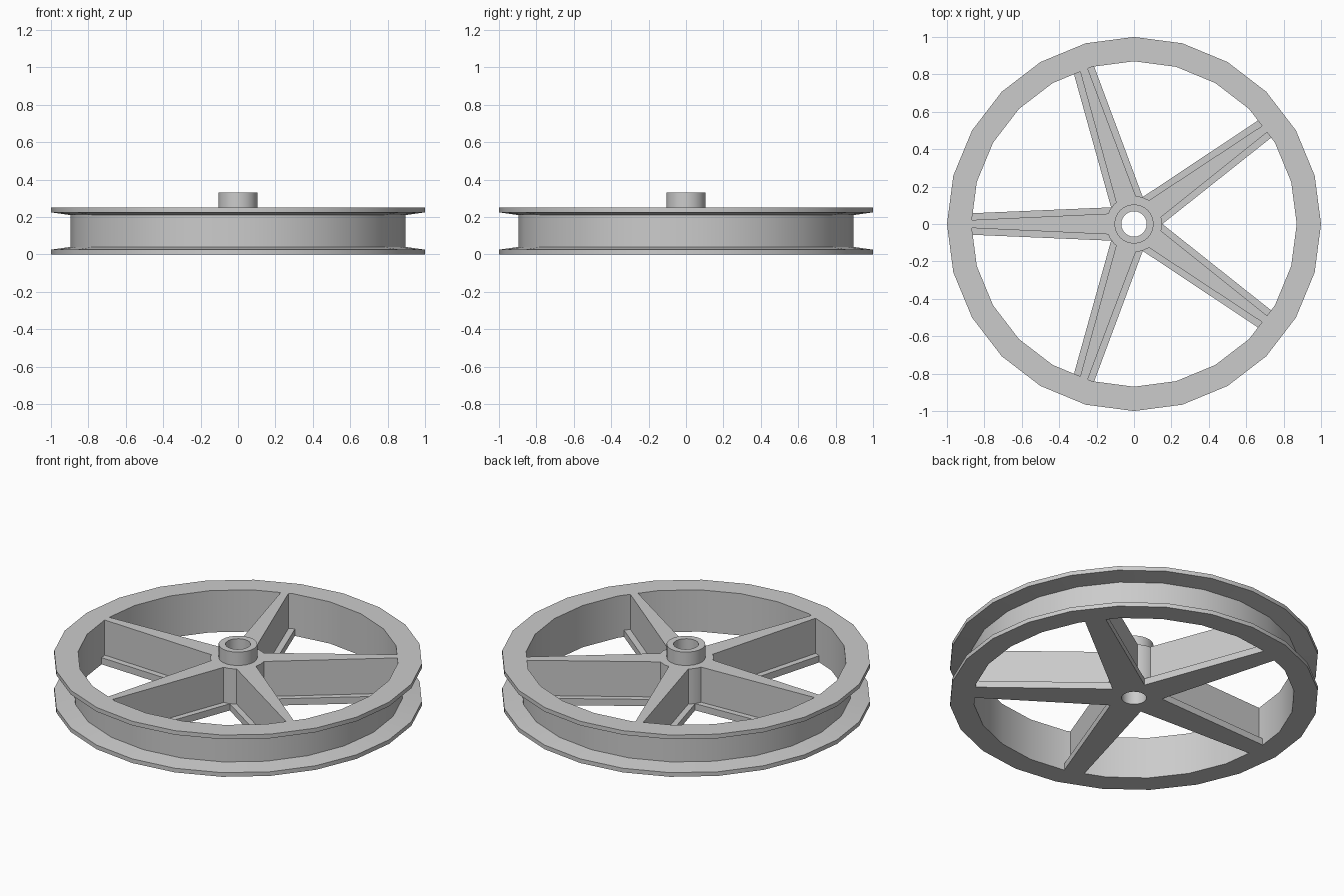
import bpy, bmesh
from math import cos, sin, pi, radians

if "Cube" in bpy.data.objects:
    bpy.data.objects.remove(bpy.data.objects["Cube"], do_unlink=True)

HEIGHT = 0.25
SIDES = 24

grey = bpy.data.materials.new("plain grey")
grey.use_nodes = True
COLOUR = (0.6, 0.6, 0.6, 1)
grey.diffuse_color = COLOUR
grey.node_tree.nodes["Principled BSDF"].inputs["Base Color"].default_value = COLOUR


def finish(name, bm):
    """Turn a bmesh into a smooth-shaded object with sharp creases."""
    bmesh.ops.recalc_face_normals(bm, faces=bm.faces)
    mesh = bpy.data.meshes.new(name)
    bm.to_mesh(mesh)
    bm.free()
    mesh.materials.append(grey)
    obj = bpy.data.objects.new(name, mesh)
    bpy.context.collection.objects.link(obj)
    bpy.ops.object.select_all(action="DESELECT")
    obj.select_set(True)
    bpy.context.view_layer.objects.active = obj
    bpy.ops.object.shade_smooth_by_angle(angle=radians(20))
    return obj


def lathe(name, profile):
    """Revolve a closed (radius, height) profile around z."""
    bm = bmesh.new()
    rings = []
    for i in range(SIDES):
        a = 2 * pi * i / SIDES
        rings.append([bm.verts.new((r * cos(a), r * sin(a), z)) for r, z in profile])
    n = len(profile)
    for i, ring in enumerate(rings):
        after = rings[(i + 1) % SIDES]
        for j in range(n):
            k = (j + 1) % n
            bm.faces.new((ring[j], after[j], after[k], ring[k]))
    return finish(name, bm)


def add_taper(bm, start, end, half_start, half_end, z0, z1):
    """Add a bar along +x that narrows from start to end."""
    outline = [(start, -half_start), (end, -half_end), (end, half_end), (start, half_start)]
    low = [bm.verts.new((x, y, z0)) for x, y in outline]
    high = [bm.verts.new((x, y, z1)) for x, y in outline]
    bm.faces.new(low)
    bm.faces.new(high)
    for j in range(4):
        k = (j + 1) % 4
        bm.faces.new((low[j], low[k], high[k], high[j]))


# Grooved rim with two tapered flanges
lathe("rim", [(0.87, 0), (1, 0), (1, 0.025), (0.895, 0.04),
              (0.895, HEIGHT - 0.04), (1, HEIGHT - 0.025), (1, HEIGHT), (0.87, HEIGHT)])

# Hub with a raised boss and a through bore
lathe("hub", [(0.068, 0), (0.15, 0), (0.15, HEIGHT), (0.105, HEIGHT),
              (0.105, 0.33), (0.068, 0.33)])

# Five spokes: a tall web standing on a wider foot
for i in range(5):
    bm = bmesh.new()
    add_taper(bm, 0.1, 0.88, 0.057, 0.021, 0.04, HEIGHT)
    add_taper(bm, 0.1, 0.88, 0.09, 0.057, 0, 0.04)
    spoke = finish(f"spoke_{i + 1}", bm)
    spoke.rotation_euler.z = radians(36 + 72 * i)
